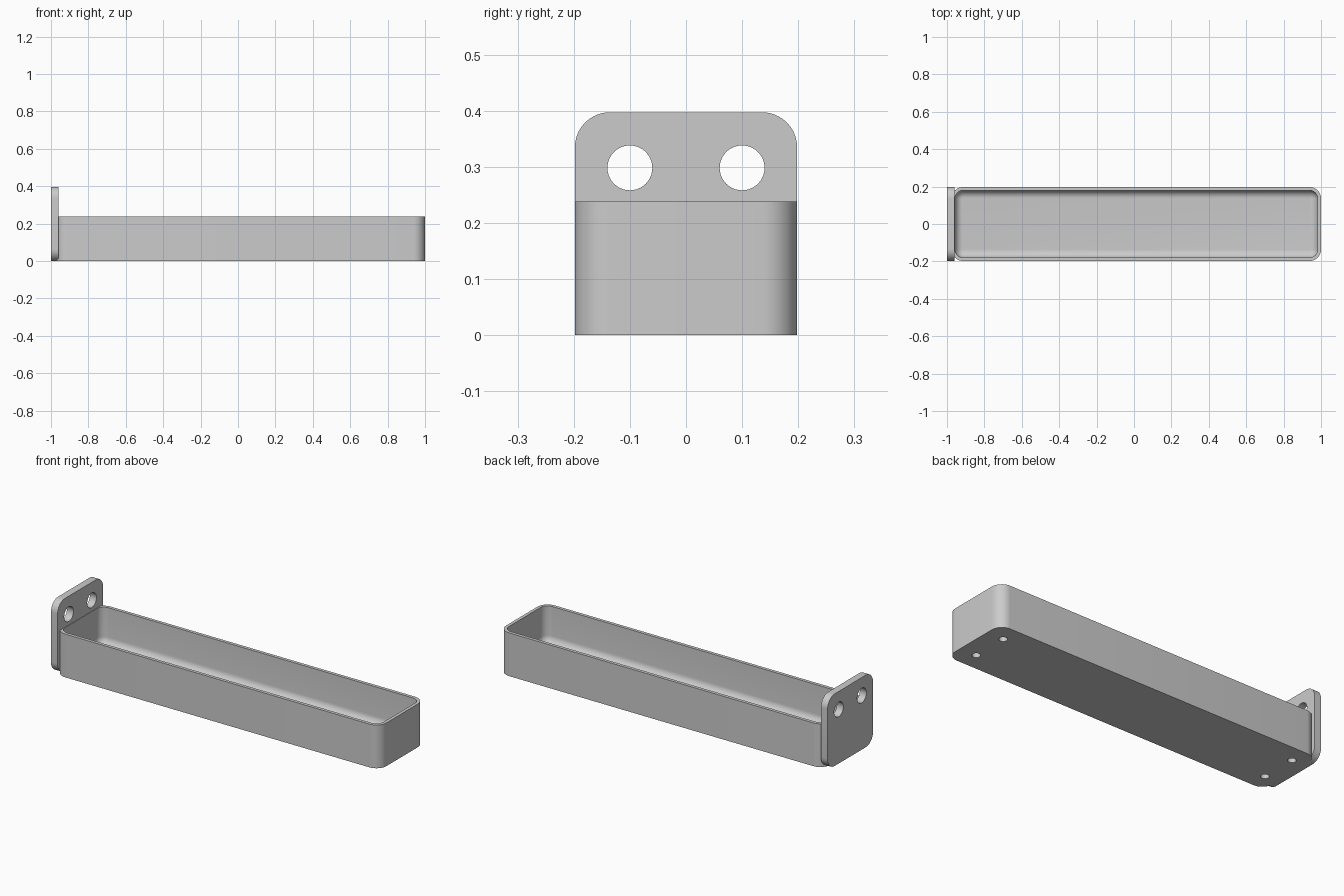
import bpy
import bmesh
from math import cos, sin, pi, radians
from mathutils import Matrix, Vector

if "Cube" in bpy.data.objects:
    bpy.data.objects.remove(bpy.data.objects["Cube"], do_unlink=True)

HALF_WIDTH = 0.198
TRAY_HEIGHT = 0.238
PLATE_HEIGHT = 0.397
CORNER = 0.062
WALL = 0.018
FLOOR = 0.035
FILLET = 0.042

grey = bpy.data.materials.new("grey plastic")
grey.use_nodes = True
colour = (0.6, 0.6, 0.6, 1)
grey.diffuse_color = colour
grey.node_tree.nodes["Principled BSDF"].inputs["Base Color"].default_value = colour


def rounded_rect(u0, u1, v0, v1, r, steps=10):
    """Counter-clockwise outline of a rectangle with round corners."""
    centres = [(u1 - r, v1 - r), (u0 + r, v1 - r), (u0 + r, v0 + r), (u1 - r, v0 + r)]
    points = []
    for quarter, (cu, cv) in enumerate(centres):
        for i in range(steps + 1):
            a = (quarter + i / steps) * pi / 2
            points.append((cu + r * cos(a), cv + r * sin(a)))
    return points


def loft(name, loops):
    """Join matching loops with quads and close both ends."""
    bm = bmesh.new()
    rings = [[bm.verts.new(p) for p in loop] for loop in loops]
    for a, b in zip(rings, rings[1:]):
        for i in range(len(a)):
            j = (i + 1) % len(a)
            bm.faces.new((a[i], a[j], b[j], b[i]))
    bm.faces.new(rings[0][::-1])
    bm.faces.new(rings[-1])
    bmesh.ops.recalc_face_normals(bm, faces=bm.faces)
    mesh = bpy.data.meshes.new(name)
    bm.to_mesh(mesh)
    bm.free()
    obj = bpy.data.objects.new(name, mesh)
    bpy.context.collection.objects.link(obj)
    mesh.materials.append(grey)
    return obj


def drill(obj, centres, radius, depth, rotation=Matrix()):
    """Cut round holes through or into a part."""
    bm = bmesh.new()
    for c in centres:
        bmesh.ops.create_cone(bm, cap_ends=True, segments=40, radius1=radius,
                              radius2=radius, depth=depth,
                              matrix=Matrix.Translation(Vector(c)) @ rotation)
    mesh = bpy.data.meshes.new("hole_cutter")
    bm.to_mesh(mesh)
    bm.free()
    mesh.materials.append(grey)
    cutter = bpy.data.objects.new("hole_cutter", mesh)
    cutter.hide_render = True
    bpy.context.collection.objects.link(cutter)
    mod = obj.modifiers.new("holes", "BOOLEAN")
    mod.operation = "DIFFERENCE"
    mod.solver = "EXACT"
    mod.object = cutter
    bpy.context.view_layer.objects.active = obj
    bpy.ops.object.modifier_apply(modifier=mod.name)
    bpy.data.objects.remove(cutter, do_unlink=True)


def smooth(obj):
    bpy.ops.object.select_all(action="DESELECT")
    obj.select_set(True)
    bpy.context.view_layer.objects.active = obj
    bpy.ops.object.shade_smooth_by_angle(angle=radians(30))


# Tray: outer wall, rim, inner wall and a filleted floor
def tray_loop(inset, z):
    outline = rounded_rect(-0.975 + inset, 1 - inset, inset - HALF_WIDTH,
                           HALF_WIDTH - inset, CORNER - inset)
    return [(x, y, z) for x, y in outline]


loops = [tray_loop(0, 0), tray_loop(0, TRAY_HEIGHT), tray_loop(WALL, TRAY_HEIGHT)]
for i in range(9):
    a = i / 8 * pi / 2
    loops.append(tray_loop(WALL + FILLET * (1 - cos(a)), FLOOR + FILLET * (1 - sin(a))))
tray = loft("tray", loops)

# Blind sockets in the underside
drill(tray, [(x, y, 0) for x in (-0.9, 0.9) for y in (-0.1, 0.1)], 0.021, 0.05)
smooth(tray)

# Upright mounting plate with two screw holes
outline = rounded_rect(-HALF_WIDTH, HALF_WIDTH, 0, PLATE_HEIGHT, CORNER)
plate = loft("mounting_plate", [[(x, y, z) for y, z in outline] for x in (-1, -0.96)])
drill(plate, [(-0.98, y, 0.298) for y in (-0.1, 0.1)], 0.04, 0.2,
      Matrix.Rotation(pi / 2, 4, "Y"))
smooth(plate)
